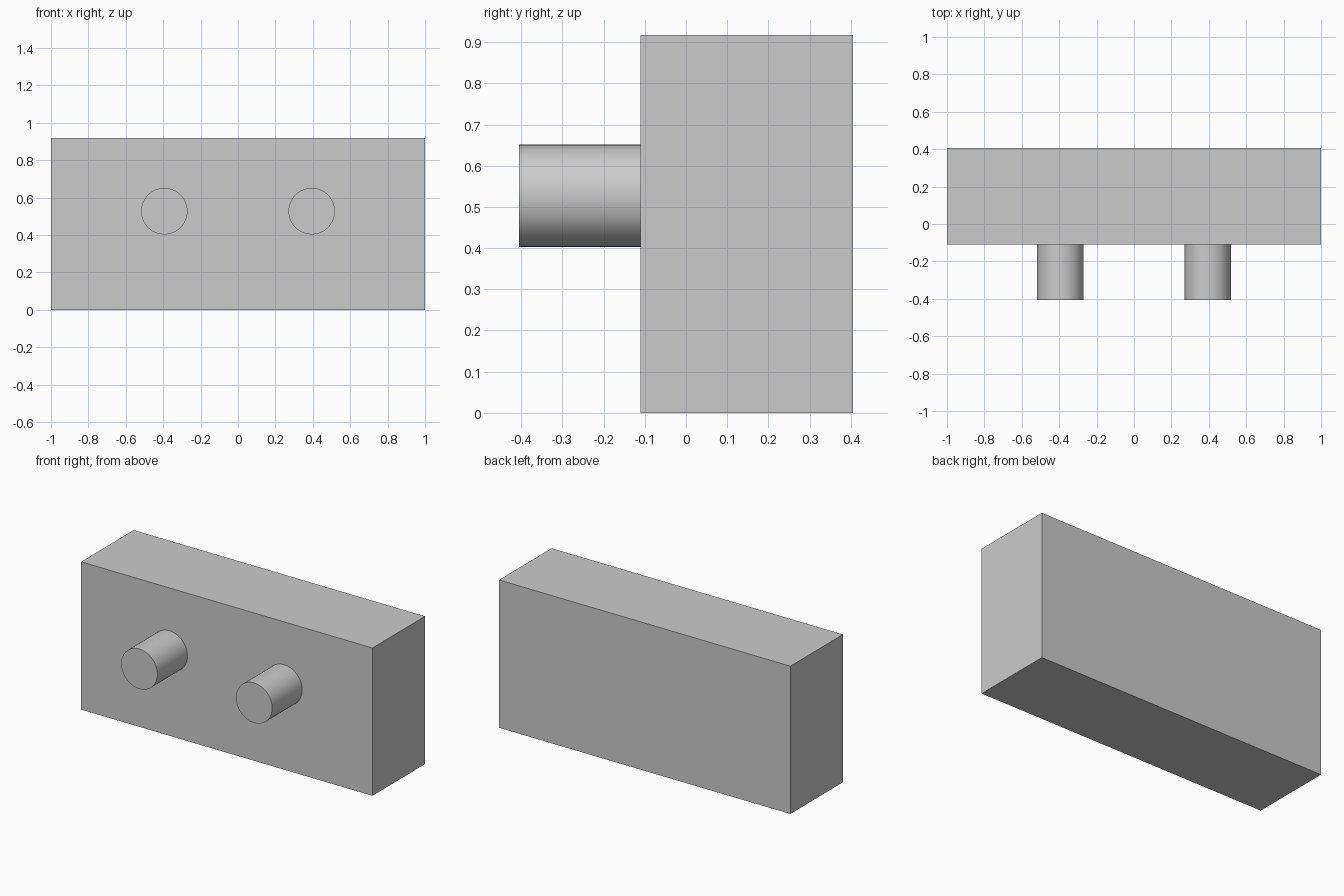
import bpy
from math import pi

cube = bpy.data.objects.get("Cube")
if cube:
    bpy.data.objects.remove(cube, do_unlink=True)

# Single grey material
GREY = (0.6, 0.6, 0.6, 1)
grey = bpy.data.materials.new("plain grey")
grey.use_nodes = True
grey.diffuse_color = GREY
grey.node_tree.nodes["Principled BSDF"].inputs["Base Color"].default_value = GREY

FRONT, BACK, NOSE = -0.11, 0.405, -0.405
HEIGHT = 0.917


def finish(name):
    obj = bpy.context.object
    obj.name = name
    obj.data.materials.append(grey)
    bpy.ops.object.transform_apply(location=False, rotation=True, scale=True)
    return obj


# Main block
bpy.ops.mesh.primitive_cube_add(size=1, location=(0, (FRONT + BACK) / 2, HEIGHT / 2))
bpy.context.object.scale = (2, BACK - FRONT, HEIGHT)
finish("block")

# Round pegs on the front face
for side, x in (("right", -0.394), ("left", 0.394)):
    bpy.ops.mesh.primitive_cylinder_add(
        vertices=64, radius=0.124, depth=FRONT - NOSE,
        location=(x, (FRONT + NOSE) / 2, 0.527), rotation=(pi / 2, 0, 0))
    finish(side + "_peg")
    bpy.ops.object.shade_smooth_by_angle()
